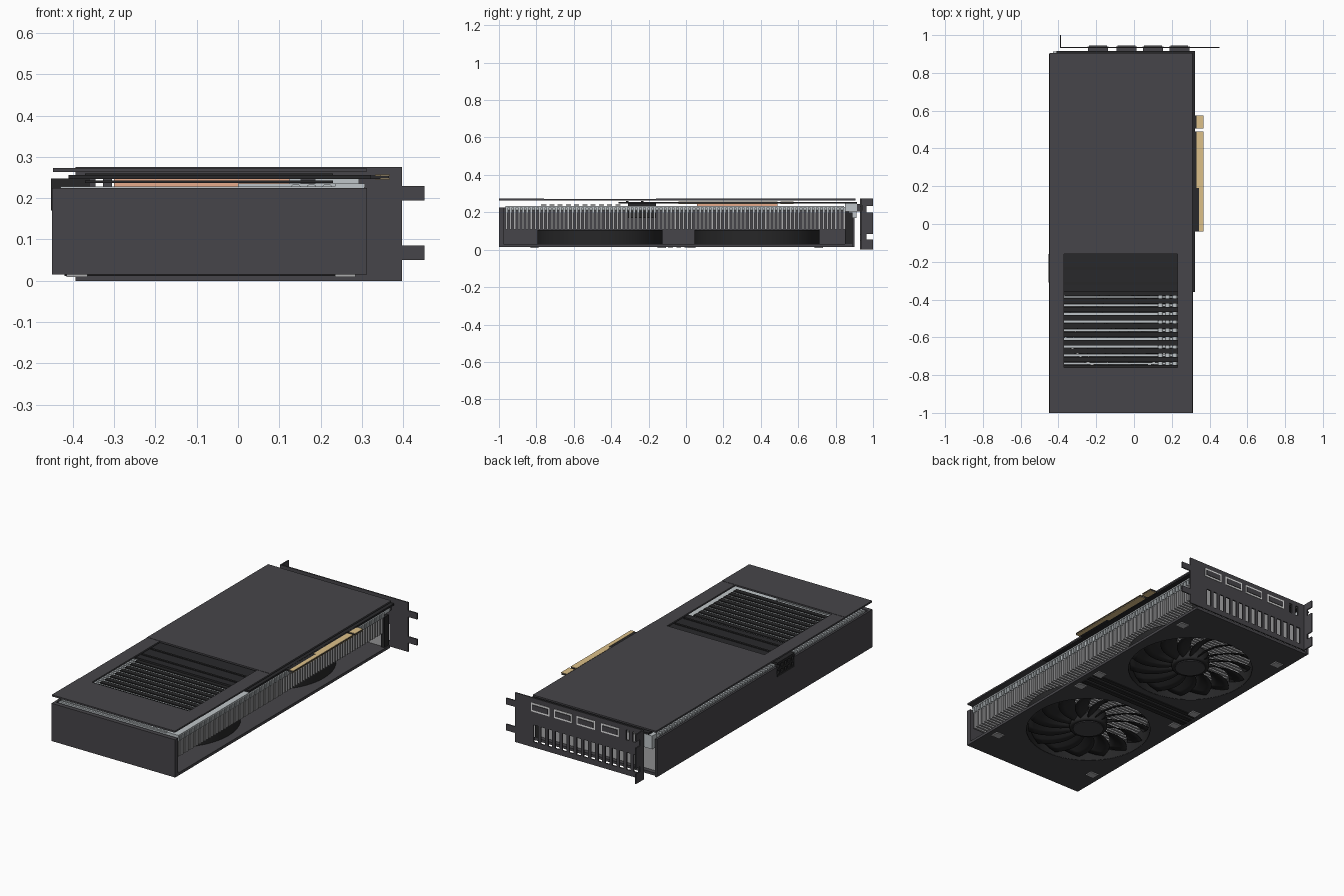
import bpy, bmesh, math
from mathutils import Matrix, Vector

if "Cube" in bpy.data.objects:
    bpy.data.objects.remove(bpy.data.objects["Cube"])


def material(name, r, g, b):
    m = bpy.data.materials.new(name)
    m.use_nodes = True
    m.diffuse_color = (r, g, b, 1)
    m.node_tree.nodes["Principled BSDF"].inputs["Base Color"].default_value = (r, g, b, 1)
    return m


body = material("dark grey shell", .062, .06, .067)
black = material("black plastic", .02, .02, .021)
board = material("dark circuit board", .022, .022, .024)
fin_grey = material("fin grey", .42, .42, .43)
steel = material("light steel", .52, .56, .58)
white = material("white metal", .8, .8, .8)
copper = material("copper", .84, .43, .27)
gold = material("gold", .72, .53, .25)


def finish(bm, name, mat):
    mesh = bpy.data.meshes.new(name)
    bmesh.ops.recalc_face_normals(bm, faces=bm.faces)
    bm.to_mesh(mesh)
    bm.free()
    ob = bpy.data.objects.new(name, mesh)
    bpy.context.collection.objects.link(ob)
    if mat:
        mesh.materials.append(mat)
    return ob


def add_box(bm, x, y, z):
    size = Vector((x[1] - x[0], y[1] - y[0], z[1] - z[0]))
    mid = Vector((sum(x), sum(y), sum(z))) / 2
    bmesh.ops.create_cube(bm, size=1, matrix=Matrix.Translation(mid) @ Matrix.Diagonal(size.to_4d()))


def boxes(name, mat, *ranges):
    bm = bmesh.new()
    for r in ranges:
        add_box(bm, *r)
    return finish(bm, name, mat)


def cylinder(name, mat, center, radius, z, sides=64):
    bm = bmesh.new()
    at = Matrix.Translation((center[0], center[1], sum(z) / 2))
    bmesh.ops.create_cone(bm, cap_ends=True, segments=sides, radius1=radius,
                          radius2=radius, depth=z[1] - z[0], matrix=at)
    return finish(bm, name, mat)


def activate(ob):
    bpy.ops.object.select_all(action='DESELECT')
    ob.select_set(True)
    bpy.context.view_layer.objects.active = ob


def cut(ob, cutter):
    mod = ob.modifiers.new("cut", 'BOOLEAN')
    mod.object = cutter
    mod.solver = 'EXACT'
    activate(ob)
    bpy.ops.object.modifier_apply(modifier="cut")
    bpy.data.objects.remove(cutter)


def smooth(ob):
    activate(ob)
    bpy.ops.object.shade_smooth_by_angle(angle=math.radians(35))


FAN_X, FAN_YS, FAN_R = -.07, (-.46, .38), .335

# Shroud: bottom panel with fan openings, closed on three sides
panel = boxes("shroud_bottom", body, ((-.45, .313), (-1, .89), (.015, .03)))
for fy in FAN_YS:
    cut(panel, cylinder("cutter", None, (FAN_X, fy), FAN_R - .006, (0, .1)))
boxes("shroud_front_wall", body, ((-.45, .313), (-1, -.975), (.015, .225)))
side = boxes("shroud_right_wall", body, ((-.45, -.438), (-.975, .9), (.015, .225)))
cut(side, boxes("cutter", None, ((-.5, -.4), (-.31, -.16), (.17, .3))))
boxes("shroud_back_corner", black, ((.285, .308), (.85, .89), (.03, .2)))
boxes("heatsink_end", fin_grey, ((-.43, .285), (.858, .866), (.03, .2)))

# Trim strips between the fans and small pads around them
boxes("center_trim", black, *[((-.42, .28), (y, y + .025), (.011, .016)) for y in (-.095, -.052, -.009)])
boxes("bottom_pads", fin_grey, *[((x - .025, x + .025), (y - .022, y + .022), (.009, .016))
                                 for x in (-.39, .26) for y in (-.81, -.13, .03, .71)])

# Fans: duct, hub and swept blades
BLADES, STEPS = 15, 8
for label, fy in zip(("front", "back"), FAN_YS):
    duct = cylinder(label + "_fan_duct", black, (FAN_X, fy), FAN_R, (.016, .106))
    cut(duct, cylinder("cutter", None, (FAN_X, fy), FAN_R - .008, (0, .2)))
    smooth(duct)
    hub = cylinder(label + "_fan_hub", black, (FAN_X, fy), .1, (.022, .1), 48)
    activate(hub)
    bev = hub.modifiers.new("rounded rim", 'BEVEL')
    bev.width, bev.segments, bev.limit_method = .008, 2, 'ANGLE'
    smooth(hub)
    cap = cylinder(label + "_fan_cap", body, (FAN_X, fy), .08, (.018, .023), 48)
    bm = bmesh.new()
    for b in range(BLADES):
        rows = []
        for i in range(STEPS + 1):
            t = i / STEPS
            r = .09 + .23 * t
            a = math.tau * b / BLADES + .4 * t * t
            row = []
            for k in range(4):
                s = k / 3
                ang = a + s * (.43 - .03 * t)
                z = .035 + .045 * s ** 1.2
                row.append(bm.verts.new((FAN_X + r * math.cos(ang), fy + r * math.sin(ang), z)))
            rows.append(row)
        for lo, hi in zip(rows, rows[1:]):
            for k in range(3):
                bm.faces.new((lo[k], lo[k + 1], hi[k + 1], hi[k]))
    blades = finish(bm, label + "_fan_blades", black)
    smooth(blades)
    blades.modifiers.new("thickness", 'SOLIDIFY').thickness = .004

# Heatsink: fin stack, top rail, heat pipes and copper block
PITCH = .022
fins = [-.965 + PITCH * i for i in range(83)]
boxes("lower_fins", fin_grey, *[((-.43, .3), (y, y + .011), (.108, .2)) for y in fins])
boxes("upper_fins", steel, *[((-.43, .306), (y, y + .013), (.2, .228)) for y in fins])
boxes("fin_rail", steel, ((.235, .308), (-.965, .845), (.227, .235)),
      ((0, .235), (-.955, -.78), (.227, .235)))
for i, px in enumerate((.14, .178, .216)):
    bm = bmesh.new()
    at = Matrix.Translation((px, -.06, .221)) @ Matrix.Rotation(math.pi / 2, 4, 'X')
    bmesh.ops.create_cone(bm, cap_ends=True, segments=20, radius1=.014, radius2=.014, depth=1.8, matrix=at)
    smooth(finish(bm, "heat_pipe_%d" % (i + 1), steel))
boxes("copper_block", copper, ((-.3, .125), (.06, .49), (.222, .246)))

# Dark bars across the flow-through window, over every second fin
boxes("window_bars", black, *[((-.37, .23), (y - .007, y + .02), (.237, .243))
                              for y in fins[9:28:2]])

# Circuit board with its edge connector
boxes("circuit_board", board, ((-.41, .322), (-.36, .915), (.246, .256)))
boxes("edge_tab", board, ((.32, .366), (-.04, .49), (.247, .255)), ((.32, .366), (.505, .575), (.247, .255)))
boxes("edge_contacts", gold, *[((x, .368), y, z) for z in ((.2545, .257), (.245, .2475))
                               for x, y in ((.345, (-.04, .19)), (.332, (.19, .49)), (.332, (.505, .575)))])
boxes("board_ribs", black, *[((-.37, .23), (y, y + .012), (.254, .26)) for y in (-.32, -.24)])

# Power socket in the side wall
socket = boxes("power_socket", black, ((-.453, -.36), (-.31, -.16), (.17, .248)))
cut(socket, boxes("cutter", None, *[((-.5, -.4), (y, y + .018), (z, z + .02))
                                    for z in (.182, .215) for y in [-.3 + .031 * i for i in range(6)]]))

# Back plate: main sheet, end sheet and strips beside the window
boxes("back_plate", body, ((-.448, .311), (-.16, .905), (.264, .273)),
      ((-.448, .311), (-1, -.76), (.264, .273)))
boxes("window_side_strips", body, *[(x, (-.765, -.155), (.263, .2715))
                                    for x in ((-.448, -.37), (.23, .311))])

# Mounting bracket: vents, tabs and a notched flange
PORTS = (-.19, -.04, .1, .24)
bracket = boxes("bracket", body, ((-.39, .397), (.931, .938), (0, .275)))
vents = [((x, x + .026), (.9, 1), (.03, .125)) for x in [-.36 + .044 * i for i in range(15)]]
vents += [((x, x + .018), (.9, 1), (.195, .25)) for x in (-.345, -.305)]
cut(bracket, boxes("cutter", None, *vents))
boxes("bracket_tabs", body, *[((.396, .452), (.931, .938), z) for z in ((.05, .085), (.195, .23))])
flange = boxes("bracket_flange", body, ((-.393, -.386), (.931, 1), (0, .275)))
cut(flange, boxes("cutter", None, *[((-.5, -.3), (.965, 1.1), z) for z in ((.055, .085), (.2, .235))]))

# Display ports: housings behind the bracket, bright rims and dark sockets
boxes("port_housings", steel, *[((x - .053, x + .053), (.85, .914), (.203, .246)) for x in PORTS])
boxes("port_collars", body, *[((x - .053, x + .053), (.914, .937), (.205, .244)) for x in PORTS])
boxes("port_rims", white, *[((x - .056, x + .056), (.937, .9405), (.199, .248)) for x in PORTS])
boxes("port_sockets", body, *[((x - .047, x + .047), (.94, .944), (.209, .238)) for x in PORTS])
boxes("end_block", steel, ((-.43, -.37), (.87, .912), (.17, .244)))
